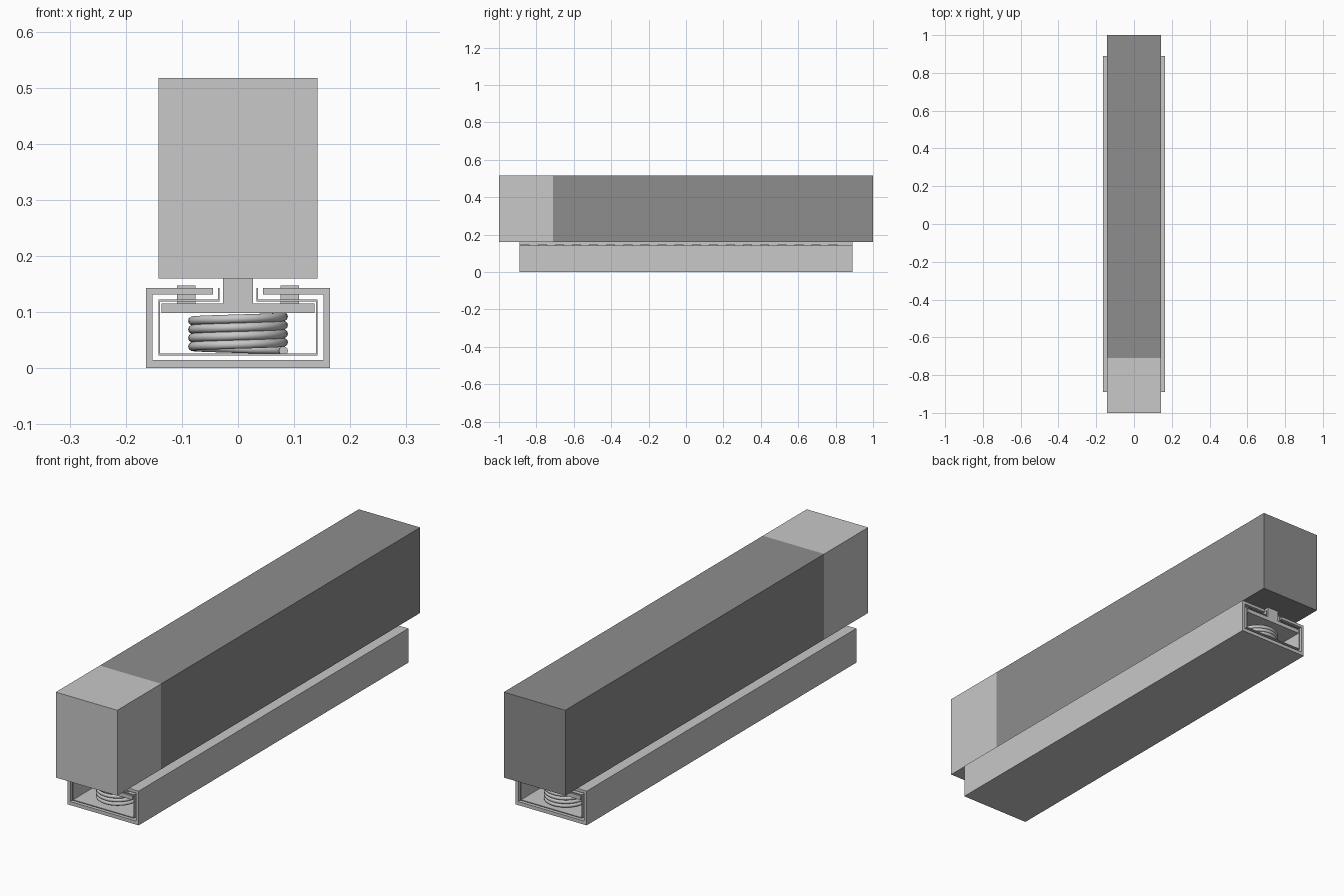
import bpy
import bmesh
import math

cube = bpy.data.objects.get("Cube")
if cube:
    bpy.data.objects.remove(cube, do_unlink=True)


def material(name, value):
    mat = bpy.data.materials.new(name)
    mat.use_nodes = True
    color = (value, value, value, 1)
    mat.diffuse_color = color
    mat.node_tree.nodes["Principled BSDF"].inputs["Base Color"].default_value = color
    return mat


light = material("light grey", 0.58)
dark = material("dark grey", 0.27)
RAIL = 0.89  # half length of the rail


def finish(name, bm, mat):
    bmesh.ops.recalc_face_normals(bm, faces=bm.faces)
    mesh = bpy.data.meshes.new(name)
    bm.to_mesh(mesh)
    bm.free()
    mesh.materials.append(mat)
    obj = bpy.data.objects.new(name, mesh)
    bpy.context.collection.objects.link(obj)
    return obj


def add_box(bm, x, y, z):
    verts = bmesh.ops.create_cube(bm, size=1)["verts"]
    for v in verts:
        for i, (lo, hi) in enumerate((x, y, z)):
            v.co[i] = lo if v.co[i] < 0 else hi


def box(name, x, y, z, mat):
    bm = bmesh.new()
    add_box(bm, x, y, z)
    return finish(name, bm, mat)


def extrude_profile(name, half, y0, y1, mat):
    """Mirror a right-hand outline about x = 0 and extrude it along y."""
    points = half + [(-x, z) for x, z in reversed(half)]
    bm = bmesh.new()
    face = bm.faces.new([bm.verts.new((x, y0, z)) for x, z in points])
    new = bmesh.ops.extrude_face_region(bm, geom=[face])["geom"]
    for v in new:
        if isinstance(v, bmesh.types.BMVert):
            v.co.y = y1
    return finish(name, bm, mat)


# Upper block in two colours
box("block_front", (-0.142, 0.142), (-1, -0.71), (0.16, 0.517), light)
box("block_rear", (-0.142, 0.142), (-0.71, 1), (0.16, 0.517), dark)

# Outer channel with inward lips
extrude_profile("outer_channel", [
    (0.164, 0), (0.164, 0.143), (0.045, 0.143), (0.045, 0.131),
    (0.152, 0.131), (0.152, 0.015)], -RAIL, RAIL, light)

# Thin liner inside the channel, with upturned edges
extrude_profile("channel_liner", [
    (0.142, 0.023), (0.142, 0.122), (0.036, 0.122), (0.036, 0.143),
    (0.033, 0.143), (0.033, 0.119), (0.139, 0.119), (0.139, 0.026)],
    -RAIL, RAIL, light)

# Inverted T carrier under the block
extrude_profile("carrier", [
    (0.136, 0.098), (0.136, 0.115), (0.027, 0.115), (0.027, 0.16)],
    -RAIL, RAIL, light)

# Two rows of studs between carrier and lips
bm = bmesh.new()
for side in (-1, 1):
    for i in range(19):
        x, y = side * 0.0925, -0.86 + i * 0.0915
        add_box(bm, (x - 0.0165, x + 0.0165), (y - 0.024, y + 0.024), (0.115, 0.147))
finish("studs", bm, light)


# Coil springs along the rail
def add_spring(bm, y, radius=0.081, wire=0.008, turns=4, steps=36, sides=10):
    rings = []
    for i in range(turns * steps + 1):
        a = math.tau * i / steps
        z = 0.031 + 0.061 * i / (turns * steps)
        ring = []
        for j in range(sides):
            b = math.tau * j / sides
            r = radius + wire * math.cos(b)
            ring.append(bm.verts.new((r * math.cos(a), y + r * math.sin(a),
                                      z + wire * math.sin(b))))
        rings.append(ring)
    for a, b in zip(rings, rings[1:]):
        for j in range(sides):
            k = (j + 1) % sides
            bm.faces.new((a[j], a[k], b[k], b[j])).smooth = True
    bm.faces.new(rings[0])
    bm.faces.new(rings[-1])


bm = bmesh.new()
for i in range(9):
    add_spring(bm, -0.784 + i * 0.196)
finish("springs", bm, light)
